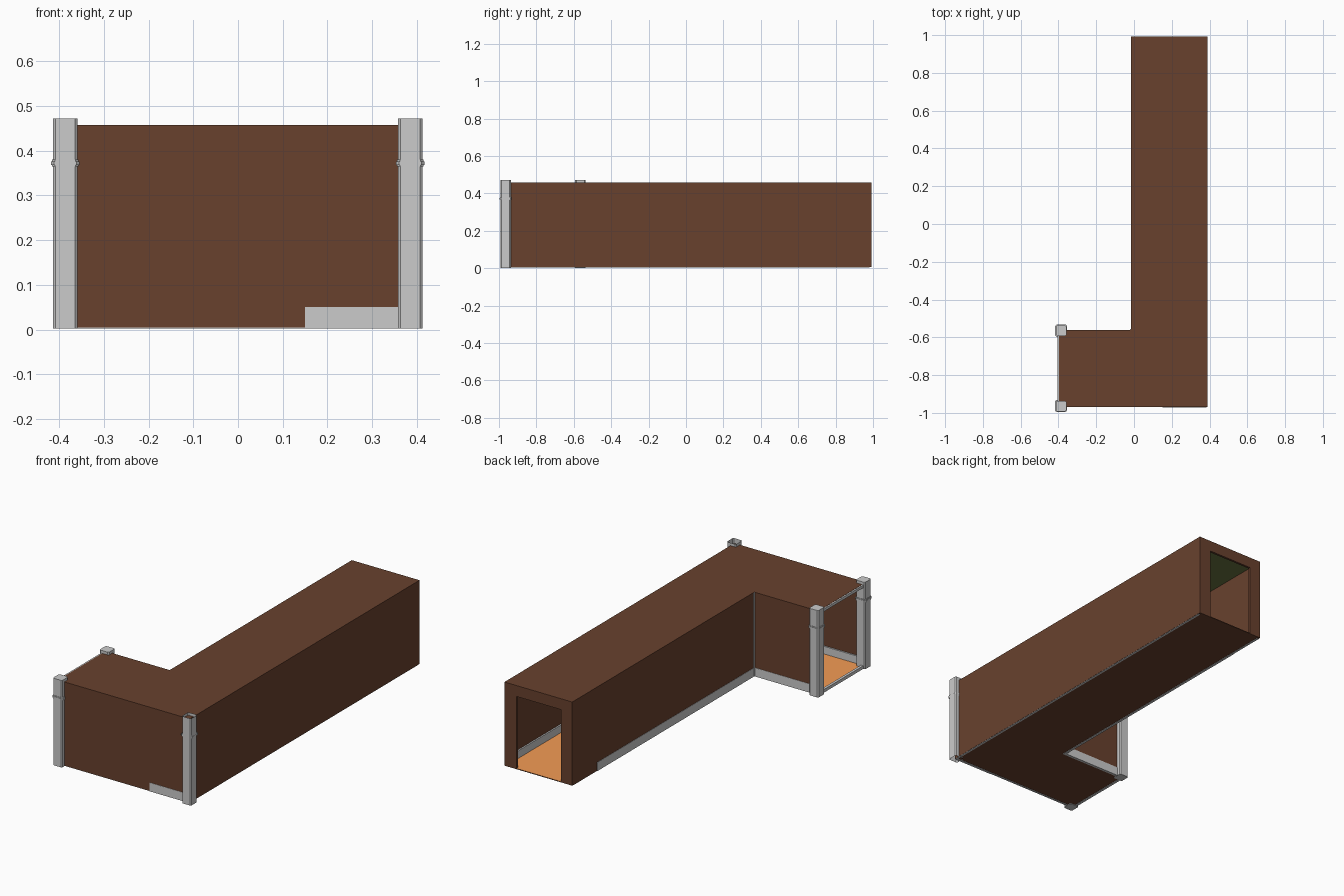
import bpy, bmesh

if "Cube" in bpy.data.objects:
    bpy.data.objects.remove(bpy.data.objects["Cube"])

def material(name, rgb):
    m = bpy.data.materials.new(name)
    m.diffuse_color = (*rgb, 1)
    m.use_nodes = True
    m.node_tree.nodes["Principled BSDF"].inputs["Base Color"].default_value = m.diffuse_color
    return m

brown = material("brown", (0.14, 0.053, 0.027))
orange = material("orange", (0.9, 0.33, 0.09))
green = material("green", (0.14, 0.17, 0.05))

def finish(name, bm, mat=None):
    bmesh.ops.recalc_face_normals(bm, faces=bm.faces)
    me = bpy.data.meshes.new(name)
    bm.to_mesh(me)
    bm.free()
    ob = bpy.data.objects.new(name, me)
    bpy.context.collection.objects.link(ob)
    if mat:
        me.materials.append(mat)
    return ob

def prism(name, outline, z0, z1, mat=None, bottom=True, top=True):
    bm = bmesh.new()
    lo = [bm.verts.new((x, y, z0)) for x, y in outline]
    hi = [bm.verts.new((x, y, z1)) for x, y in outline]
    n = len(outline)
    for i in range(n):
        j = (i + 1) % n
        bm.faces.new((lo[i], lo[j], hi[j], hi[i]))
    if bottom:
        bm.faces.new(lo[::-1])
    if top:
        bm.faces.new(hi)
    return finish(name, bm, mat)

def box(name, x0, x1, y0, y1, z0, z1, mat=None):
    return prism(name, [(x0, y0), (x1, y0), (x1, y1), (x0, y1)], z0, z1, mat)

def octagon(x, y, r, c):
    return [(x - r + c, y - r), (x + r - c, y - r), (x + r, y - r + c), (x + r, y + r - c),
            (x + r - c, y + r), (x - r + c, y + r), (x - r, y + r - c), (x - r, y - r + c)]

# Corridor plan
L, C, R = -0.397, -0.015, 0.39
F, M, B = -0.97, -0.562, 0.993
T, H = 0.004, 0.457
plan = [(L, F), (R, F), (R, B), (C, B), (C, M), (L, M)]

# Floor and ceiling, each with a differently coloured inner side
floor = prism("floor", plan, 0.005, 0.009, brown)
ceiling = prism("ceiling", plan, H - 0.004, H, brown)
for ob, mat, sign in ((floor, orange, 1), (ceiling, green, -1)):
    ob.data.materials.append(mat)
    for p in ob.data.polygons:
        if p.normal.z * sign > 0.5:
            p.material_index = 1

# Walls
Z0, Z1 = 0.006, H - 0.001
box("front_wall", L, R, F, F + T, Z0, Z1, brown)
box("right_wall", R - T, R, F, B, Z0, Z1, brown)
box("inner_long_wall", C, C + T, M - T, B, Z0, Z1, brown)
box("inner_short_wall", L, C + T, M - T, M, Z0, Z1, brown)

# End wall with doorway
prism_parts = (("end_wall_left", C, 0.052, Z0, Z1), ("end_wall_right", 0.318, R, Z0, Z1),
               ("end_wall_lintel", 0.052, 0.318, 0.398, Z1))
for name, x0, x1, z0, z1 in prism_parts:
    box(name, x0, x1, B - 0.012, B, z0, z1, brown)

# Skirting boards, partly showing through the outside of the walls
S, K, P = 0.05, 0.012, 0.0015
box("front_skirting", L, 0.15, F + 0.001, F + K, 0.003, S)
box("front_skirting_outer", 0.15, R - 0.005, F - P, F + K, 0.003, S)
box("right_skirting", R - K, R - 0.001, F, B - 0.012, 0.003, S)
box("inner_long_skirting", C - P, C + K, M - K, 0.78, 0.003, S)
box("inner_long_skirting_end", C + 0.001, C + K, 0.78, B - 0.012, 0.003, S)
box("inner_short_skirting", L, C + K, M - K, M + P, 0.003, S)
box("inner_corner_trim", C - 0.005, C + 0.008, M - 0.008, M + 0.005, 0.003, H - 0.002)

# Open side frame
box("opening_sill", L - 0.007, L + 0.007, F, M, 0.003, 0.02)
box("opening_top_rail", L - 0.008, L + 0.004, F, M, 0.442, 0.456)

# Corner pillars with collars; the right one is an open tube
for name, x, y, closed in (("front_left", -0.386, -0.964, True),
                           ("back_left", -0.386, -0.565, True),
                           ("front_right", 0.385, -0.964, False)):
    prism(name + "_pillar", octagon(x, y, 0.0275, 0.006), 0.002, 0.472, None, closed, closed)
    for tag, r, z0, z1 in (("lower", 0.030, 0.364, 0.368), ("middle", 0.032, 0.368, 0.376),
                           ("upper", 0.030, 0.376, 0.380)):
        prism(f"{name}_collar_{tag}", octagon(x, y, r, 0.007), z0, z1, None, closed, closed)
